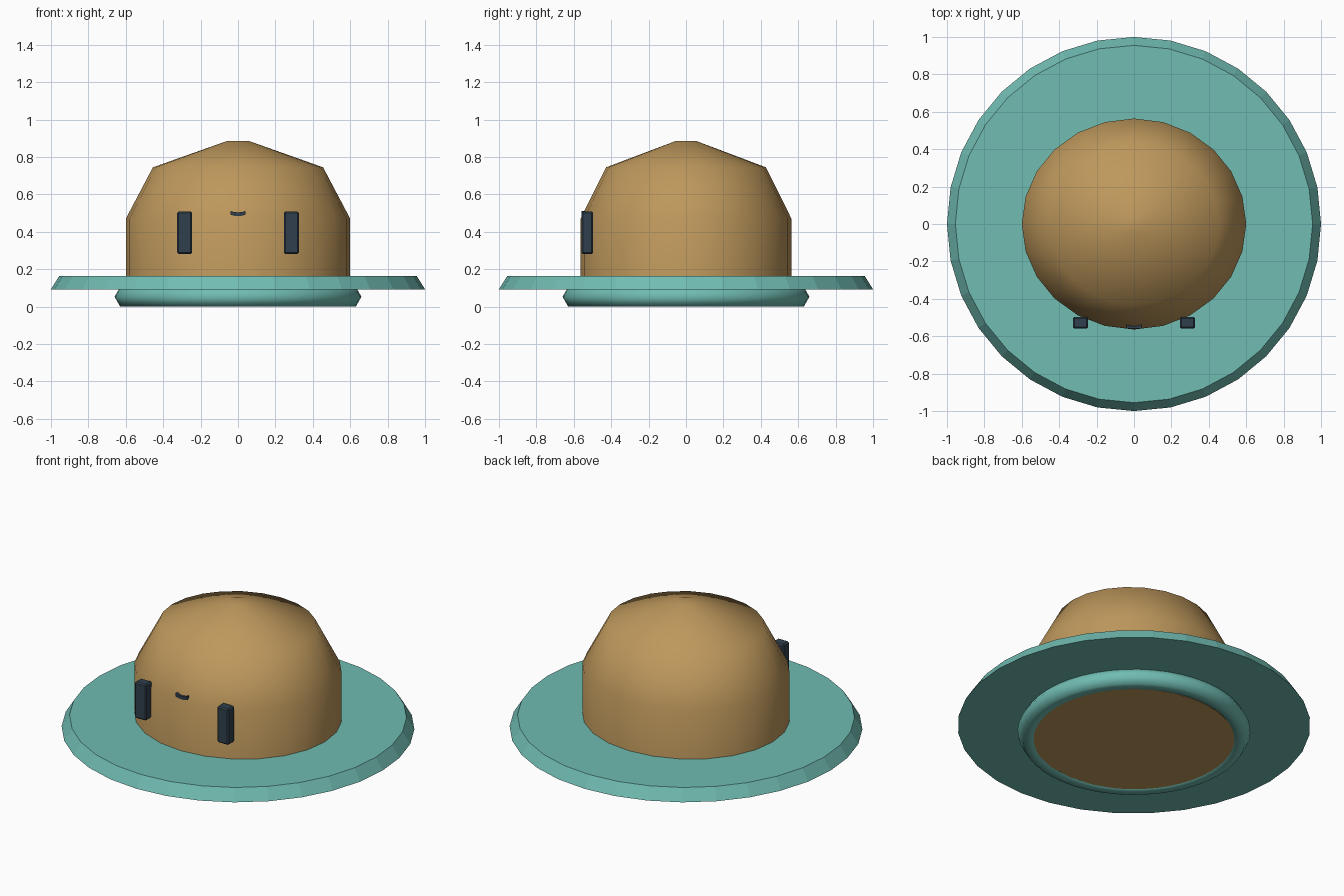
import bpy
import bmesh
import math
from mathutils import Matrix

default = bpy.data.objects.get("Cube")
if default:
    bpy.data.objects.remove(default, do_unlink=True)


def make_material(name, rgb):
    mat = bpy.data.materials.new(name)
    mat.use_nodes = True
    color = (*rgb, 1.0)
    mat.diffuse_color = color
    mat.node_tree.nodes["Principled BSDF"].inputs["Base Color"].default_value = color
    return mat


BROWN = make_material("warm_brown", (0.515, 0.314, 0.107))
TEAL = make_material("soft_teal", (0.162, 0.503, 0.445))
NAVY = make_material("dark_slate", (0.030, 0.051, 0.074))


def add_object(name, bm, mat, smooth_angle=None):
    bmesh.ops.recalc_face_normals(bm, faces=bm.faces)
    mesh = bpy.data.meshes.new(name)
    bm.to_mesh(mesh)
    bm.free()
    mesh.materials.append(mat)
    obj = bpy.data.objects.new(name, mesh)
    bpy.context.collection.objects.link(obj)
    if smooth_angle:
        bpy.ops.object.select_all(action="DESELECT")
        obj.select_set(True)
        bpy.context.view_layer.objects.active = obj
        bpy.ops.object.shade_smooth_by_angle(angle=math.radians(smooth_angle))
    return obj


def lathe(name, profile, segments, mat, y_scale=1.0, closed=False, smooth_angle=None):
    """Stack rings of (radius, height); cap the ends, or join them if closed."""
    bm = bmesh.new()
    rings = []
    for radius, z in profile:
        angles = [math.tau * i / segments for i in range(segments)]
        rings.append([bm.verts.new((radius * math.cos(a), radius * y_scale * math.sin(a), z))
                      for a in angles])
    pairs = list(zip(rings, rings[1:]))
    if closed:
        pairs.append((rings[-1], rings[0]))
    else:
        bm.faces.new(rings[0])
        bm.faces.new(rings[-1])
    for low, high in pairs:
        for i in range(segments):
            j = (i + 1) % segments
            bm.faces.new((low[i], low[j], high[j], high[i]))
    return add_object(name, bm, mat, smooth_angle)


# Domed body, slightly narrower front to back
lathe("body", [(0.6, 0.003), (0.6, 0.47), (0.455, 0.745), (0.055, 0.887)],
      24, BROWN, y_scale=0.94, smooth_angle=60)

# Wide faceted brim
lathe("brim", [(1.0, 0.093), (0.955, 0.165)], 32, TEAL)

# Rounded ring under the brim
MINOR = 0.06
ring_profile = [(0.6 + MINOR * math.cos(math.tau * k / 6),
                 0.053 + MINOR * math.sin(math.tau * k / 6)) for k in range(6)]
lathe("base_ring", ring_profile, 48, TEAL, closed=True, smooth_angle=80)

# Tall block eyes
for side, x in (("left", 0.285), ("right", -0.285)):
    bm = bmesh.new()
    bmesh.ops.create_cube(bm, size=1.0, matrix=Matrix.Translation((x, -0.528, 0.395))
                          @ Matrix.Diagonal((0.08, 0.064, 0.226, 1)))
    bmesh.ops.bevel(bm, geom=bm.edges[:], offset=0.008, segments=1, affect="EDGES")
    add_object(side + "_eye", bm, NAVY)

# Small curved mouth: a bar whose middle dips
bm = bmesh.new()
sections = []
for x, z in ((-0.04, 0.502), (-0.022, 0.496), (0, 0.494), (0.022, 0.496), (0.04, 0.502)):
    sections.append([bm.verts.new((x, -0.546 + dy, z + dz))
                     for dy, dz in ((-0.013, -0.01), (0.013, -0.01), (0.013, 0.01), (-0.013, 0.01))])
for a, b in zip(sections, sections[1:]):
    for i in range(4):
        j = (i + 1) % 4
        bm.faces.new((a[i], a[j], b[j], b[i]))
bm.faces.new(sections[0])
bm.faces.new(sections[-1])
add_object("mouth", bm, NAVY)
